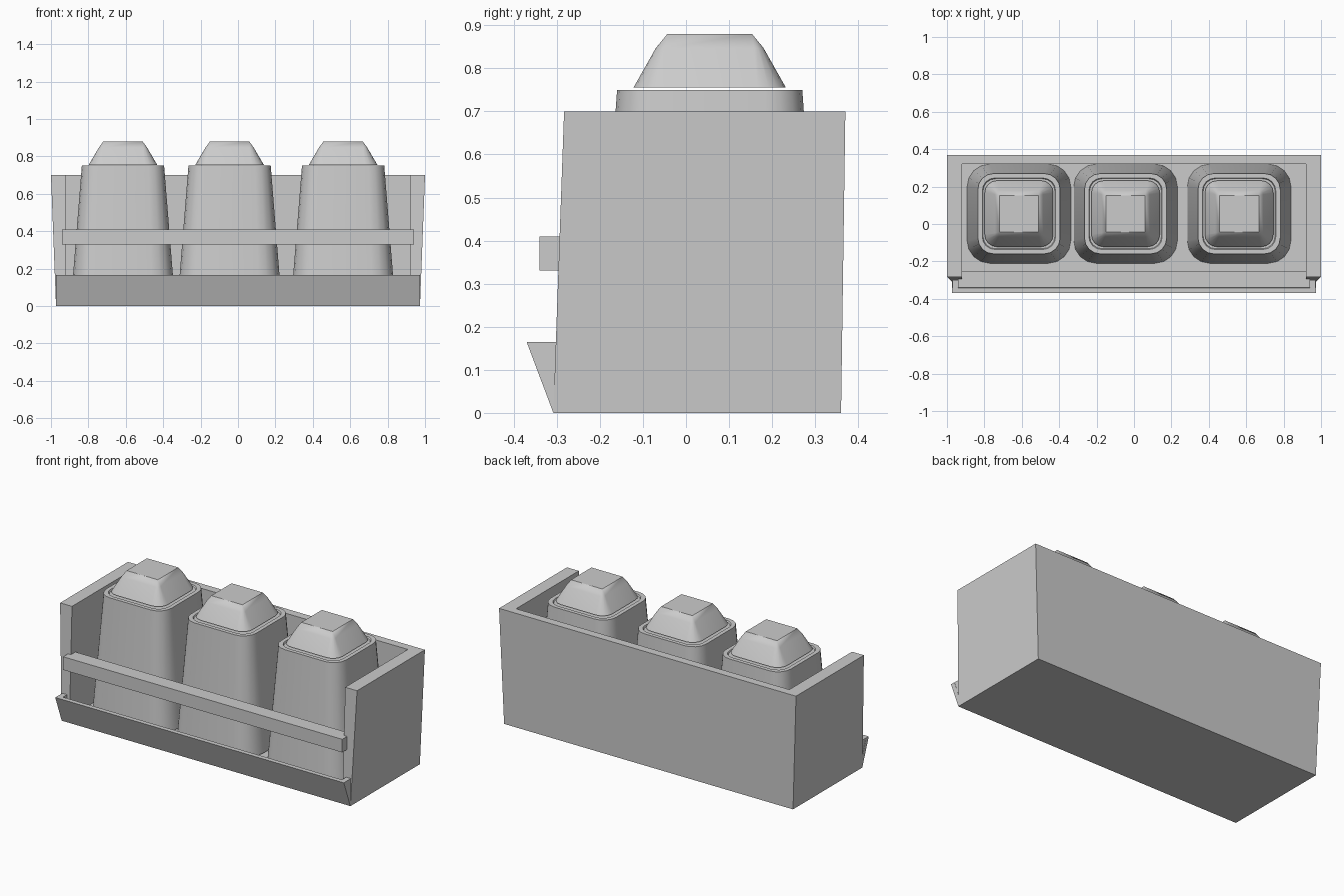
import bpy, bmesh, math

if "Cube" in bpy.data.objects:
    bpy.data.objects.remove(bpy.data.objects["Cube"])


def loft(name, rings, smooth=False):
    """Skin matching rings of points and cap both ends."""
    bm = bmesh.new()
    loops = [[bm.verts.new(p) for p in ring] for ring in rings]
    n = len(loops[0])
    for a, b in zip(loops, loops[1:]):
        for i in range(n):
            j = (i + 1) % n
            bm.faces.new((a[i], a[j], b[j], b[i]))
    bm.faces.new(loops[0])
    bm.faces.new(loops[-1])
    bmesh.ops.remove_doubles(bm, verts=bm.verts, dist=0.0005)
    bmesh.ops.recalc_face_normals(bm, faces=bm.faces)
    mesh = bpy.data.meshes.new(name)
    bm.to_mesh(mesh)
    bm.free()
    obj = bpy.data.objects.new(name, mesh)
    bpy.context.collection.objects.link(obj)
    if smooth:
        bpy.ops.object.select_all(action='DESELECT')
        obj.select_set(True)
        bpy.context.view_layer.objects.active = obj
        bpy.ops.object.shade_smooth_by_angle(angle=math.radians(30))
    return obj


def box(name, x0, x1, y0, y1, z0, z1):
    ring = [(x0, y0), (x1, y0), (x1, y1), (x0, y1)]
    return loft(name, [[(x, y, z) for x, y in ring] for z in (z0, z1)])


def rounded_square(cx, cy, hx, hy, r, z, steps=4):
    pts = []
    for k, (sx, sy) in enumerate([(1, 1), (-1, 1), (-1, -1), (1, -1)]):
        for i in range(steps + 1):
            a = math.pi / 2 * (k + i / steps)
            pts.append((cx + sx * (hx - r) + r * math.cos(a),
                        cy + sy * (hy - r) + r * math.sin(a), z))
    return pts


def wall_ring(x, front, back, z):
    return [(-x, front, z), (-x, back, z), (x, back, z), (x, front, z),
            (0.92, front, z), (0.92, 0.32, z), (-0.92, 0.32, z), (-0.92, front, z)]


# Rack: flared side and back walls, floor and front rail
loft("rack_walls", [wall_ring(0.973, -0.308, 0.36, 0), wall_ring(1.0, -0.283, 0.37, 0.70)])
box("rack_floor", -0.92, 0.92, -0.308, 0.32, 0, 0.035)
box("front_rail", -0.94, 0.94, -0.34, -0.25, 0.33, 0.41)

# Front lip leaning outward, with triangular ends closing it to the walls
lip = [(-0.308, 0.0), (-0.37, 0.165), (-0.342, 0.165), (-0.29, 0.02)]
loft("front_lip", [[(x, y, z) for y, z in lip] for x in (-0.972, 0.972)])
for s, side in ((-1, "left"), (1, "right")):
    gusset = [(-0.308, 0.005), (-0.365, 0.165), (-0.297, 0.165)]
    loft("lip_end_" + side, [[(s * x, y, z) for y, z in gusset] for x in (0.94, 0.971)])

# Three tapered bottles with faceted caps
CY = 0.055
for i, cx in enumerate((-0.615, -0.045, 0.562), 1):
    body = [(0.277, 0.265, 0.12, 0.04), (0.22, 0.215, 0.085, 0.75),
            (0.196, 0.191, 0.068, 0.75), (0.192, 0.187, 0.066, 0.742)]
    loft(f"bottle_{i}", [rounded_square(cx, CY, *p) for p in body], True)
    cap = [(0.183, 0.177, 0.065, 0.755), (0.129, 0.125, 0.022, 0.847),
           (0.105, 0.098, 0.0, 0.88)]
    loft(f"cap_{i}", [rounded_square(cx, CY, *p) for p in cap], True)
